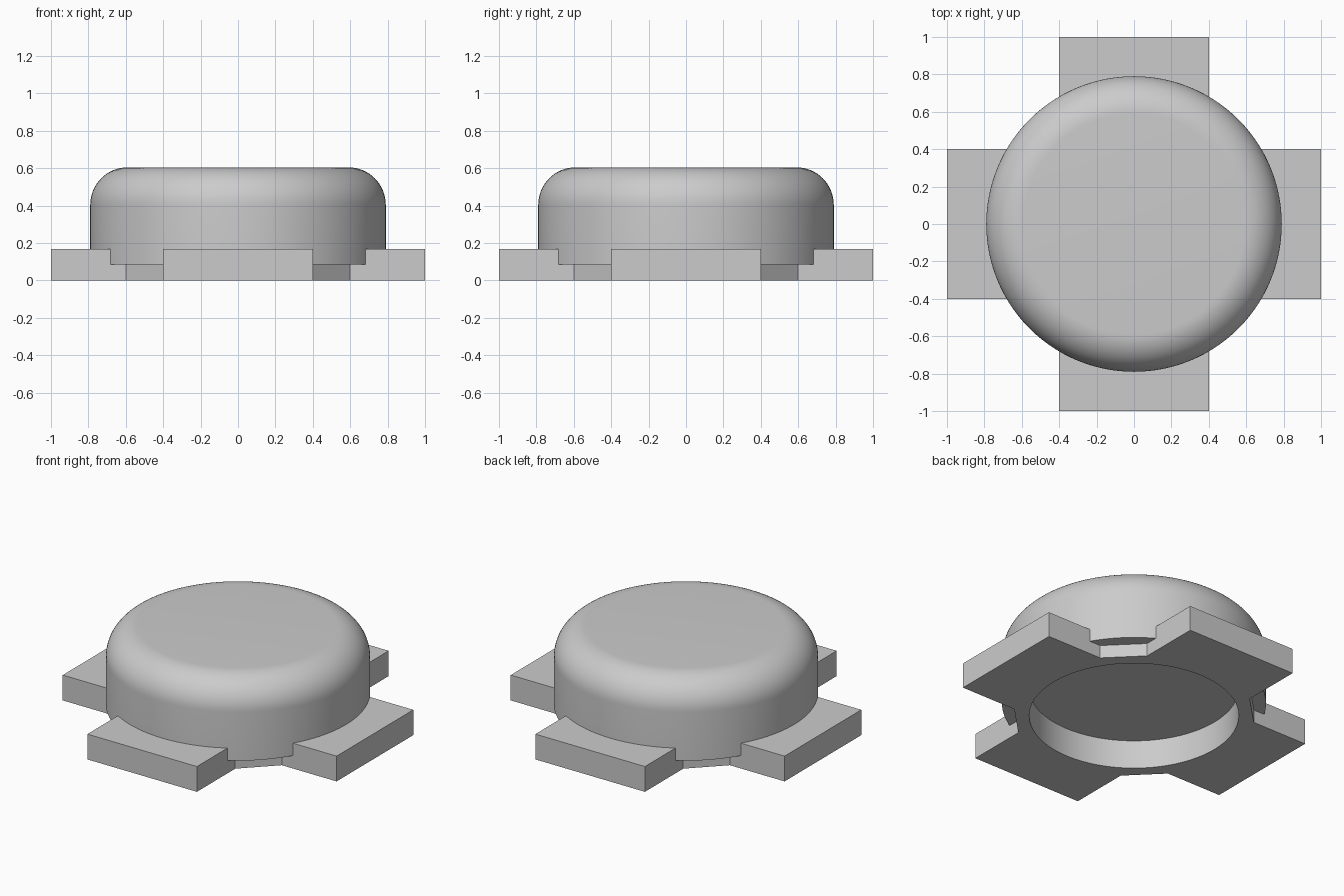
import bpy
import bmesh
import math

cube = bpy.data.objects.get("Cube")
if cube:
    bpy.data.objects.remove(cube, do_unlink=True)

SEGMENTS = 128

grey = bpy.data.materials.new("light_grey")
grey.use_nodes = True
colour = (0.6, 0.6, 0.6, 1)
grey.diffuse_color = colour
grey.node_tree.nodes["Principled BSDF"].inputs["Base Color"].default_value = colour


def make_object(name, bm):
    bmesh.ops.recalc_face_normals(bm, faces=bm.faces)
    mesh = bpy.data.meshes.new(name)
    bm.to_mesh(mesh)
    bm.free()
    mesh.materials.append(grey)
    obj = bpy.data.objects.new(name, mesh)
    bpy.context.collection.objects.link(obj)
    return obj


def extruded(name, outline, bottom, top):
    bm = bmesh.new()
    face = bm.faces.new([bm.verts.new((x, y, bottom)) for x, y in outline])
    result = bmesh.ops.extrude_face_region(bm, geom=[face], use_keep_orig=True)
    moved = [v for v in result["geom"] if isinstance(v, bmesh.types.BMVert)]
    bmesh.ops.translate(bm, verts=moved, vec=(0, 0, top - bottom))
    return make_object(name, bm)


def lathe(name, profile):
    # Revolve a closed profile whose first and last points lie on the axis
    bm = bmesh.new()
    points = [bm.verts.new((r, 0, z)) for r, z in profile]
    edges = [bm.edges.new(pair) for pair in zip(points, points[1:])]
    bmesh.ops.spin(bm, geom=points + edges, cent=(0, 0, 0), axis=(0, 0, 1),
                   angle=math.tau, steps=SEGMENTS, use_duplicate=False)
    bmesh.ops.remove_doubles(bm, verts=bm.verts, dist=0.0001)
    return make_object(name, bm)


def combine(target, tool, operation):
    mod = target.modifiers.new(operation, "BOOLEAN")
    mod.operation = operation
    mod.solver = "EXACT"
    mod.object = tool
    bpy.context.view_layer.objects.active = target
    bpy.ops.object.modifier_apply(modifier=mod.name)
    bpy.data.objects.remove(tool, do_unlink=True)


# Cross-shaped plate: one arm turned four times, with chamfered inner corners
arm = [(0.6, -0.4), (1, -0.4), (1, 0.4), (0.6, 0.4)]
outline = []
for c, s in [(1, 0), (0, 1), (-1, 0), (0, -1)]:
    outline += [(x * c - y * s, x * s + y * c) for x, y in arm]
body = extruded("cross_base_with_round_cap", outline, 0, 0.167)

# Round cap with a filleted top edge
radius, top, fillet = 0.79, 0.605, 0.2
profile = [(0, 0.085), (radius, 0.085)]
for i in range(17):
    a = math.radians(90 * i / 16)
    profile.append((radius - fillet + fillet * math.cos(a),
                    top - fillet + fillet * math.sin(a)))
profile.append((0, top))
cap = lathe("round_cap", profile)
combine(body, cap, "UNION")

# Round recess in the underside
recess = lathe("recess_cutter", [(0, -0.1), (0.627, -0.1), (0.627, 0.188), (0, 0.188)])
combine(body, recess, "DIFFERENCE")

bpy.ops.object.select_all(action="DESELECT")
body.select_set(True)
bpy.context.view_layer.objects.active = body
bpy.ops.object.shade_smooth_by_angle(angle=math.radians(30))
